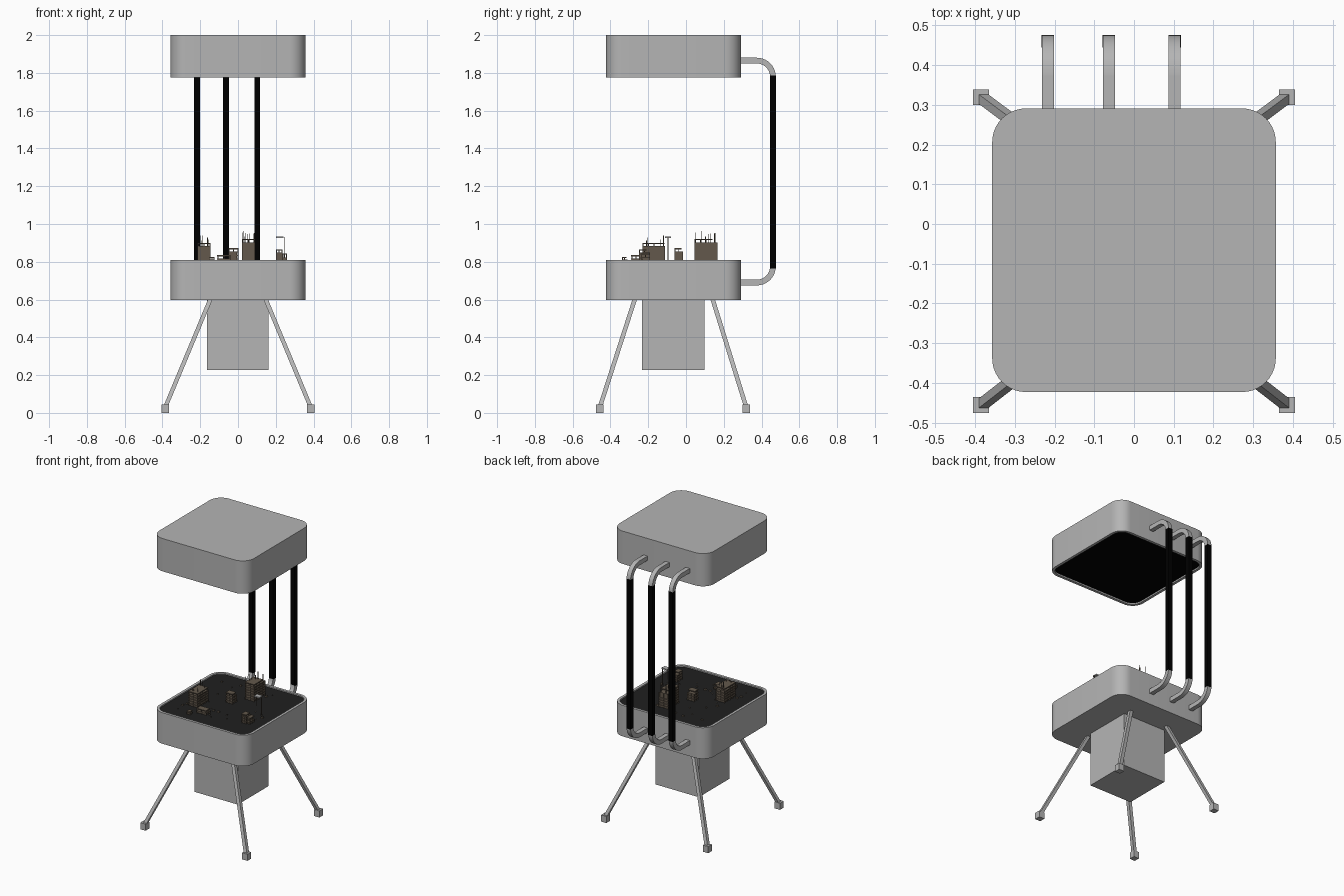
import bpy, bmesh, math, random
from mathutils import Vector

if "Cube" in bpy.data.objects:
    bpy.data.objects.remove(bpy.data.objects["Cube"])

random.seed(4)
CY = -0.066          # depth centre of the housings


def material(name, col):
    m = bpy.data.materials.new(name)
    m.diffuse_color = (*col, 1)
    m.use_nodes = True
    m.node_tree.nodes["Principled BSDF"].inputs["Base Color"].default_value = m.diffuse_color
    return m


GREY = material("mid_grey", (0.46, 0.46, 0.46))
BLACK = material("black", (0.0, 0.0, 0.0))
FLOOR = material("dark_ground", (0.014, 0.014, 0.014))
BROWN = material("rusty_brown", (0.125, 0.098, 0.072))


def finish(bm, name, mat=GREY, smooth=False):
    bmesh.ops.recalc_face_normals(bm, faces=bm.faces)
    me = bpy.data.meshes.new(name)
    bm.to_mesh(me)
    bm.free()
    ob = bpy.data.objects.new(name, me)
    bpy.context.collection.objects.link(ob)
    me.materials.append(mat)
    if smooth:
        bpy.ops.object.select_all(action='DESELECT')
        ob.select_set(True)
        bpy.context.view_layer.objects.active = ob
        bpy.ops.object.shade_smooth_by_angle(angle=math.radians(35))
    return ob


def loft(bm, rings):
    loops = [[bm.verts.new(p) for p in r] for r in rings]
    n = len(loops[0])
    for a, b in zip(loops, loops[1:]):
        for i in range(n):
            j = (i + 1) % n
            bm.faces.new((a[i], a[j], b[j], b[i]))
    bm.faces.new(loops[0][::-1])
    bm.faces.new(loops[-1])


def rounded(inset, z, half=0.357, radius=0.085, seg=10):
    r, c, pts = radius - inset, half - radius, []
    for q, (sx, sy) in enumerate(((1, 1), (-1, 1), (-1, -1), (1, -1))):
        for k in range(seg + 1):
            a = math.pi / 2 * (q + k / seg)
            pts.append((sx * c + r * math.cos(a), CY + sy * c + r * math.sin(a), z))
    return pts


def housing(name, rings, mat=GREY):
    bm = bmesh.new()
    loft(bm, [rounded(i, z) for i, z in rings])
    return finish(bm, name, mat, True)


def square(x, y, z, h):
    return [(x - h, y - h, z), (x + h, y - h, z), (x + h, y + h, z), (x - h, y + h, z)]


def box(bm, x0, x1, y0, y1, z0, z1):
    loft(bm, [[(x0, y0, z), (x1, y0, z), (x1, y1, z), (x0, y1, z)] for z in (z0, z1)])


# Upper hood and lower tray, each with a thin rim around a dark panel
housing("upper_hood", [(0, 2.0), (0, 1.776), (0.018, 1.776), (0.018, 1.80)])
housing("hood_panel", [(0.018, 1.80), (0.018, 1.786)], BLACK)
housing("lower_tray", [(0, 0.598), (0, 0.81), (0.018, 0.81), (0.018, 0.79)])
housing("tray_ground", [(0.018, 0.79), (0.018, 0.802)], FLOOR)

# Box under the tray
bm = bmesh.new()
box(bm, -0.165, 0.161, -0.232, 0.097, 0.226, 0.61)
finish(bm, "under_box")

# Splayed legs with cube feet
for sx, side in ((-1, "left"), (1, "right")):
    for fy, ty, end in ((-0.456, -0.27, "front"), (0.319, 0.14, "back")):
        bm = bmesh.new()
        loft(bm, [square(sx * 0.385, fy, 0.03, 0.012), square(sx * 0.145, ty, 0.605, 0.012)])
        finish(bm, f"{end}_{side}_leg")
        bm = bmesh.new()
        loft(bm, [square(sx * 0.385, fy, 0, 0.02), square(sx * 0.385, fy, 0.045, 0.02)])
        finish(bm, f"{end}_{side}_foot")


# Square pipes behind: grey elbows joined by straight black tubes
def pipe(name, pts, h, mat=GREY):
    bm = bmesh.new()
    rings = []
    side = Vector((1, 0, 0))
    for i, p in enumerate(pts):
        t = (Vector(pts[min(i + 1, len(pts) - 1)]) - Vector(pts[max(i - 1, 0)])).normalized()
        n = side.cross(t)
        rings.append([Vector(p) + h * (u * side + v * n)
                      for u, v in ((-1, -1), (1, -1), (1, 1), (-1, 1))])
    loft(bm, rings)
    return finish(bm, name, mat, True)


def elbow(x, z, s):
    pts = [(x, 0.28, z), (x, 0.374, z), (x, 0.375, z)]
    for k in range(1, 11):
        a = math.pi / 2 * k / 10
        pts.append((x, 0.375 + 0.085 * math.sin(a), z - s * 0.085 * (1 - math.cos(a))))
    return pts + [(x, 0.46, z - s * 0.09)]


for i, x in enumerate((-0.217, -0.063, 0.102), 1):
    pipe(f"upper_elbow_{i}", elbow(x, 1.865, 1), 0.0152)
    pipe(f"lower_elbow_{i}", elbow(x, 0.69, -1), 0.0152)
    pipe(f"black_tube_{i}", [(x, 0.46, 0.765), (x, 0.46, 1.787)], 0.0157, BLACK)


# Ruined buildings: floor slabs, columns, an inner core and bare rods on top
def ruin(name, x0, x1, y0, y1, top, rods=0, rod_top=0):
    bm = bmesh.new()
    z, n = 0.80, max(2, round((top - 0.80) / 0.018))
    h = (top - z) / n
    box(bm, x0 + 0.006, x1 - 0.006, y0 + 0.006, y1 - 0.006, z, top - h)
    for k in range(1, n + 1):
        cut = random.uniform(0.0, 0.3) if k > n * 0.7 else 0
        box(bm, x0, x1, y0, y1 - cut * (y1 - y0), z + k * h - 0.006, z + k * h)
    nx, ny = max(2, round((x1 - x0) / 0.03)), max(2, round((y1 - y0) / 0.03))
    for i in range(nx + 1):
        for j in range(ny + 1):
            if i in (0, nx) or j in (0, ny):
                px = x0 + 0.003 + (x1 - x0 - 0.006) * i / nx
                py = y0 + 0.003 + (y1 - y0 - 0.006) * j / ny
                hi = top if j < ny * 0.7 else top - h
                loft(bm, [square(px, py, z, 0.0025), square(px, py, hi, 0.0025)])
    for _ in range(rods):
        px, py = random.uniform(x0, x1), random.uniform(y0, y1)
        loft(bm, [square(px, py, top - 0.02, 0.0015),
                  square(px, py, random.uniform(top + 0.01, rod_top), 0.0015)])
    finish(bm, name, BROWN)


ruin("left_tower", -0.215, -0.145, -0.23, -0.11, 0.90, 6, 0.945)
ruin("back_tower", 0.02, 0.09, 0.045, 0.168, 0.92, 9, 0.97)
ruin("middle_block", -0.05, 0.002, -0.062, -0.015, 0.872)
ruin("low_block", -0.11, -0.04, -0.29, -0.24, 0.835)
ruin("right_block", 0.20, 0.235, -0.25, -0.19, 0.865)
ruin("right_annex", 0.235, 0.26, -0.24, -0.19, 0.845)
ruin("front_hut", -0.15, -0.125, -0.34, -0.31, 0.825)

# Thin crane with a hanging line and a pale cabin
bm = bmesh.new()
box(bm, 0.243, 0.247, -0.097, -0.093, 0.80, 0.93)
box(bm, 0.203, 0.205, -0.096, -0.094, 0.86, 0.93)
finish(bm, "crane_mast", BROWN)
bm = bmesh.new()
box(bm, 0.20, 0.24, -0.112, -0.08, 0.926, 0.934)
finish(bm, "crane_cabin")

# Scattered rubble
bm = bmesh.new()
for _ in range(30):
    x, y = random.uniform(-0.27, 0.27), random.uniform(-0.34, 0.21)
    r = random.uniform(0.003, 0.009)
    loft(bm, [square(x, y, 0.80, r), square(x + 0.002, y, 0.803 + r * 0.8, r * 0.5)])
finish(bm, "rubble", BROWN)
